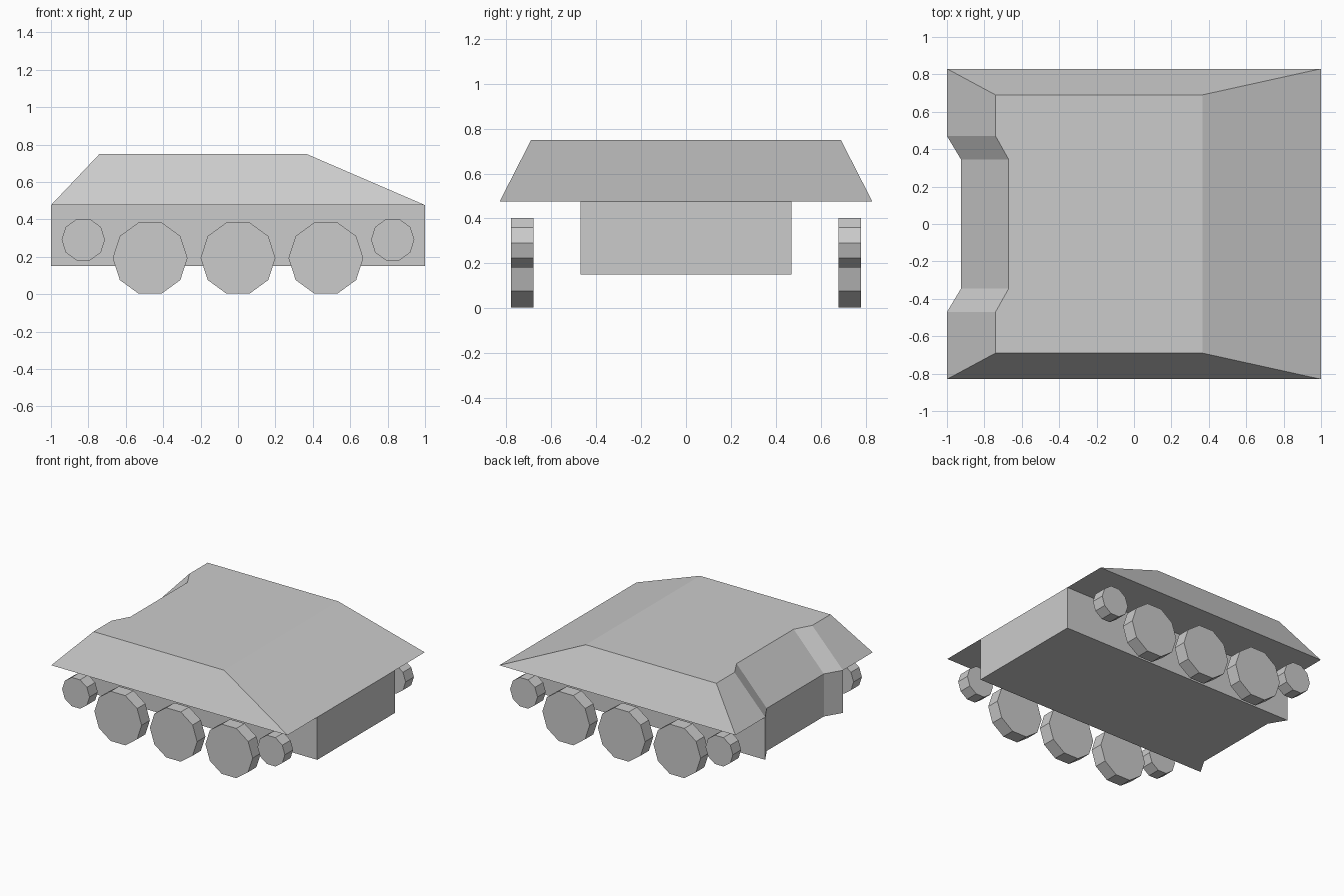
import bpy, bmesh, math
from mathutils import Matrix

if "Cube" in bpy.data.objects:
    bpy.data.objects.remove(bpy.data.objects["Cube"])


def finish(bm, name):
    bmesh.ops.recalc_face_normals(bm, faces=bm.faces)
    mesh = bpy.data.meshes.new(name)
    bm.to_mesh(mesh)
    bm.free()
    obj = bpy.data.objects.new(name, mesh)
    bpy.context.collection.objects.link(obj)
    return obj


def ring(bm, z, rear, notch, front, side):
    # half outline from the rear recess to the front, mirrored in y
    half = [(notch, 0.345), (rear, 0.47), (rear, side), (front, side), (front, 0.47)]
    pts = half + [(x, -y) for x, y in reversed(half)]
    return [bm.verts.new((x, y, z)) for x, y in pts]


# Hull: narrow tub, overhanging sponsons and sloped upper armour in one loft
bm = bmesh.new()
rings = [ring(bm, 0.15, -1, -0.925, 1, 0.47),
         ring(bm, 0.476, -1, -0.925, 1, 0.47),
         ring(bm, 0.476, -1, -0.925, 1, 0.83),
         ring(bm, 0.75, -0.74, -0.67, 0.365, 0.69)]
for lo, hi in zip(rings, rings[1:]):
    for i in range(len(lo)):
        j = (i + 1) % len(lo)
        bm.faces.new((lo[i], lo[j], hi[j], hi[i]))
bm.faces.new(rings[0])
bm.faces.new(rings[-1])
bmesh.ops.remove_doubles(bm, verts=bm.verts, dist=0.0001)
finish(bm, "hull")


# Wheels: ten-sided discs, flat side down
def wheel(name, x, y, z, radius):
    bm = bmesh.new()
    bmesh.ops.create_cone(bm, cap_ends=True, segments=10, radius1=radius, radius2=radius,
                          depth=0.1, matrix=Matrix.Rotation(math.pi / 2, 4, 'X')
                          @ Matrix.Rotation(math.pi / 2, 4, 'Z'))
    finish(bm, name).location = (x, y, z)


for side, y in (("right", -0.73), ("left", 0.73)):
    for i, x in enumerate((-0.47, 0, 0.47)):
        wheel(f"road_wheel_{side}_{i + 1}", x, y, 0.193, 0.2)
    for end, x in (("rear", -0.827), ("front", 0.827)):
        wheel(f"{end}_sprocket_{side}", x, y, 0.291, 0.116)
